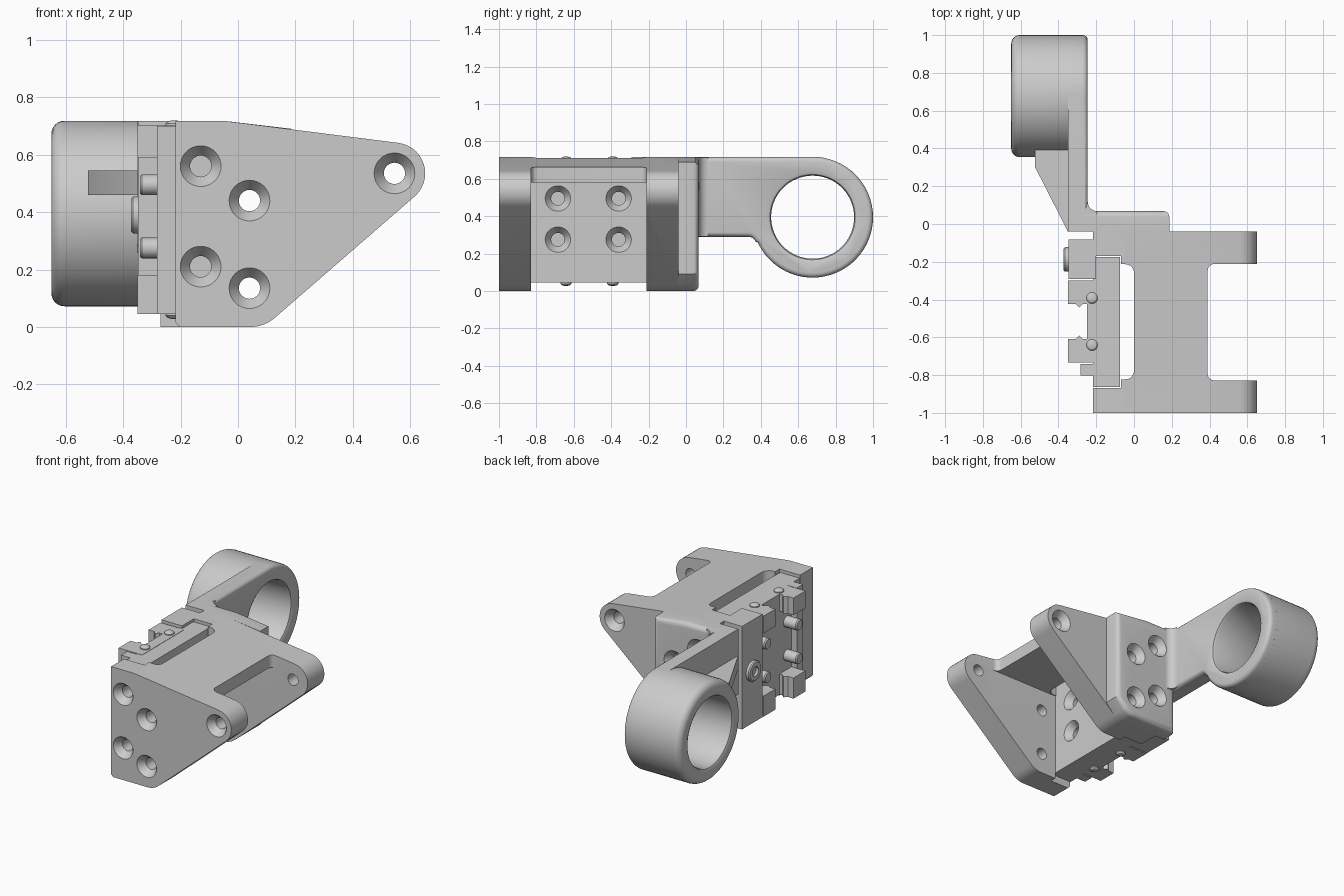
import bpy, bmesh, math

if "Cube" in bpy.data.objects:
    bpy.data.objects.remove(bpy.data.objects["Cube"])

# axis -> mapping of (u, v, w) with w along the axis
MAP = {'x': lambda u, v, w: (w, u, v), 'y': lambda u, v, w: (u, w, v), 'z': lambda u, v, w: (u, v, w)}


def finish(name, bm):
    bmesh.ops.recalc_face_normals(bm, faces=bm.faces)
    me = bpy.data.meshes.new(name)
    bm.to_mesh(me)
    bm.free()
    ob = bpy.data.objects.new(name, me)
    bpy.context.collection.objects.link(ob)
    return ob


def prism(name, pts, axis, a, b, round_end=0):
    """Extrude a 2D outline along an axis; optionally round the rim at the b end."""
    bm = bmesh.new()
    lo = [bm.verts.new(MAP[axis](u, v, a)) for u, v in pts]
    hi = [bm.verts.new(MAP[axis](u, v, b)) for u, v in pts]
    n = len(pts)
    bm.faces.new(lo)
    top = bm.faces.new(hi)
    for i in range(n):
        bm.faces.new((lo[i], lo[(i + 1) % n], hi[(i + 1) % n], hi[i]))
    bmesh.ops.recalc_face_normals(bm, faces=bm.faces)
    if round_end:
        bmesh.ops.bevel(bm, geom=list(top.edges), offset=round_end, segments=4, profile=0.5, affect='EDGES')
    return finish(name, bm)


def box(name, x, y, z):
    return prism(name, [(x[0], y[0]), (x[1], y[0]), (x[1], y[1]), (x[0], y[1])], 'z', *z)


def lathe(name, axis, c, prof, closed=False, n=32):
    """Revolve (radius, w) points about an axis line through c=(u, v)."""
    bm = bmesh.new()
    rings = []
    for r, w in prof:
        rings.append([bm.verts.new(MAP[axis](c[0] + r * math.cos(2 * math.pi * i / n),
                                             c[1] + r * math.sin(2 * math.pi * i / n), w)) for i in range(n)])
    for k in range(len(rings) if closed else len(rings) - 1):
        p, q = rings[k], rings[(k + 1) % len(rings)]
        for i in range(n):
            j = (i + 1) % n
            bm.faces.new((p[i], p[j], q[j], q[i]))
    if not closed:
        bm.faces.new(rings[0])
        bm.faces.new(rings[-1])
    return finish(name, bm)


def arc(cu, cv, r, a0, a1, n=8):
    return [(cu + r * math.cos(math.radians(a0 + (a1 - a0) * i / n)),
             cv + r * math.sin(math.radians(a0 + (a1 - a0) * i / n))) for i in range(n + 1)]


def rounded(u0, u1, v0, v1, r):
    return (arc(u1 - r, v1 - r, r, 0, 90) + arc(u0 + r, v1 - r, r, 90, 180)
            + arc(u0 + r, v0 + r, r, 180, 270) + arc(u1 - r, v0 + r, r, 270, 360))


def boolean(ob, others, op='DIFFERENCE'):
    for o in others:
        o.hide_render = True
        m = ob.modifiers.new('cut', 'BOOLEAN')
        m.operation, m.object, m.solver = op, o, 'EXACT'
        bpy.context.view_layer.objects.active = ob
        bpy.ops.object.modifier_apply(modifier=m.name)
        bpy.data.objects.remove(o)


def sink_hole(axis, c, face, end, r=0.037, R=0.071):
    """Cutter: countersunk hole starting at 'face' and running to 'end'."""
    s = 1 if end > face else -1
    return lathe('hole_cutter', axis, c, [(R, face - s * 0.01), (R, face), (r, face + s * 0.045), (r, end)])


FLANGE_HOLES = [(-0.13, 0.56), (-0.13, 0.21), (0.04, 0.44), (0.04, 0.135)]
TIP = (0.545, 0.535)

# main bracket: two triangular flanges joined by a top web
outline = ([(-0.217, 0.015), (-0.202, 0)] + arc(0.045, 0.125, 0.125, 270, 311)
           + arc(TIP[0], TIP[1], 0.107, -49, 82, 14) + [(-0.05, 0.718), (-0.217, 0.718)])
bracket = prism('bracket', outline, 'y', -1, -0.04)
cuts = [box('cut', (-0.4, 1), (-0.828, -0.212), (-1, 0.58)),
        prism('cut', rounded(0.39, 1, -0.828, -0.212, 0.035), 'z', -1, 1),
        prism('cut', rounded(-0.4, 0, -0.822, -0.213, 0.045), 'z', -1, 1),
        box('cut', (-0.4, -0.068), (-0.868, -0.17), (-1, 1))]
for h in FLANGE_HOLES + [TIP]:
    cuts.append(sink_hole('y', h, -1, -0.7))
for h in FLANGE_HOLES:
    cuts.append(lathe('cut', 'y', h, [(0.037, -0.4), (0.037, 0.1)]))
cuts.append(sink_hole('y', TIP, -0.04, -0.4))
boolean(bracket, cuts)

# ring arm: mounting block, flat arm, clamp ring and rib
block = ([(-0.27, 0)] + arc(0.045, 0.125, 0.125, 270, 311)
         + [(0.187, 0.092), (0.187, 0.69), (-0.05, 0.718), (-0.27, 0.718)])
ring_arm = prism('ring_arm', block, 'y', -0.04, 0.068, 0.03)
CY, CZ, RO, RI = 0.677, 0.395, 0.323, 0.222
arm_outline = ([(-0.04, 0.718), (-0.04, 0.29)] + arc(0.335, 0.25, 0.04, 90, 20, 5)
               + arc(CY, CZ, RO, 205, 450, 44))
arm = prism('arm', arm_outline, 'x', -0.35, -0.245, 0.025)
fillet = prism('fillet', [(-0.27, 0.04), (-0.2, 0.04)] + arc(-0.195, 0.118, 0.05, 270, 180), 'z', 0.292, 0.715)
ring = lathe('ring', 'x', (CY, CZ), [(0.1, -0.65)] + [(r, w) for w, r in arc(-0.605, RO - 0.045, 0.045, 180, 90, 6)]
             + [(RO, -0.3), (0.1, -0.3)], n=64)
rib = prism('rib', [(-0.33, -0.04), (-0.35, -0.04), (-0.523, 0.3), (-0.523, 0.42), (-0.33, 0.42)], 'z', 0.46, 0.545)
boolean(ring_arm, [arm, fillet, ring, rib], 'UNION')
bore = lathe('bore', 'x', (CY, CZ), [(RI + 0.02, -0.7), (RI + 0.02, -0.65), (RI + 0.006, -0.644), (RI, -0.63),
                                    (RI, -0.265), (RI + 0.006, -0.251), (RI + 0.02, -0.245), (RI + 0.02, -0.2)], n=64)
boolean(ring_arm, [bore] + [sink_hole('y', h, 0.068, -0.2) for h in FLANGE_HOLES])

# slide plate behind the slot, with four countersunk screws
PINS = [(y, z) for y in (-0.685, -0.36) for z in (0.275, 0.495)]
plate = box('slide_plate', (-0.217, -0.075), (-0.862, -0.175), (0.045, 0.7))
boolean(plate, [sink_hole('x', p, -0.075, -0.16, 0.036, 0.068) for p in PINS])
pins = [lathe('slide_pin', 'x', p, [(0.036, -0.19), (0.036, -0.335), (0.03, -0.342)], n=24) for p in PINS]
lip = box('slide_lip', (-0.283, -0.21), (-0.803, -0.74), (0.045, 0.7))

# clamp block beside the slide, with its screw head
clamp = box('clamp_block', (-0.348, -0.2), (-0.292, -0.082), (0.045, 0.718))
screw = lathe('clamp_screw', 'x', (-0.187, 0.39),
              [(0.065, -0.34), (0.065, -0.365), (0.058, -0.372), (0.03, -0.372), (0.03, -0.355)])

# slide body with jaws at its top and bottom ends
carriage = box('carriage_body', (-0.25, -0.18), (-0.733, -0.3), (0.06, 0.685))
half = [(-0.18, -0.3), (-0.35, -0.3), (-0.35, -0.423), (-0.31, -0.423), (-0.29, -0.442), (-0.27, -0.423), (-0.25, -0.423)]
jaw_outline = half + [(u, -1.033 - v) for u, v in reversed(half)]
jaws = [prism('jaw_end', jaw_outline, 'z', *z) for z in ((0.045, 0.18), (0.59, 0.702))]

# small dome screws on both jaw ends
caps = []
for y in (-0.392, -0.641):
    for z, s in ((0.702, 1), (0.045, -1)):
        caps.append(lathe('jaw_screw', 'z', (-0.222, y), [(0.03, z - s * 0.01), (0.03, z + s * 0.006),
                                                         (0.022, z + s * 0.014), (0.01, z + s * 0.017)], n=20))

# smooth the round faces, keep hard edges
bpy.ops.object.select_all(action='DESELECT')
for ob in bpy.context.collection.objects:
    ob.select_set(True)
bpy.context.view_layer.objects.active = bracket
bpy.ops.object.shade_smooth_by_angle(angle=math.radians(30))
